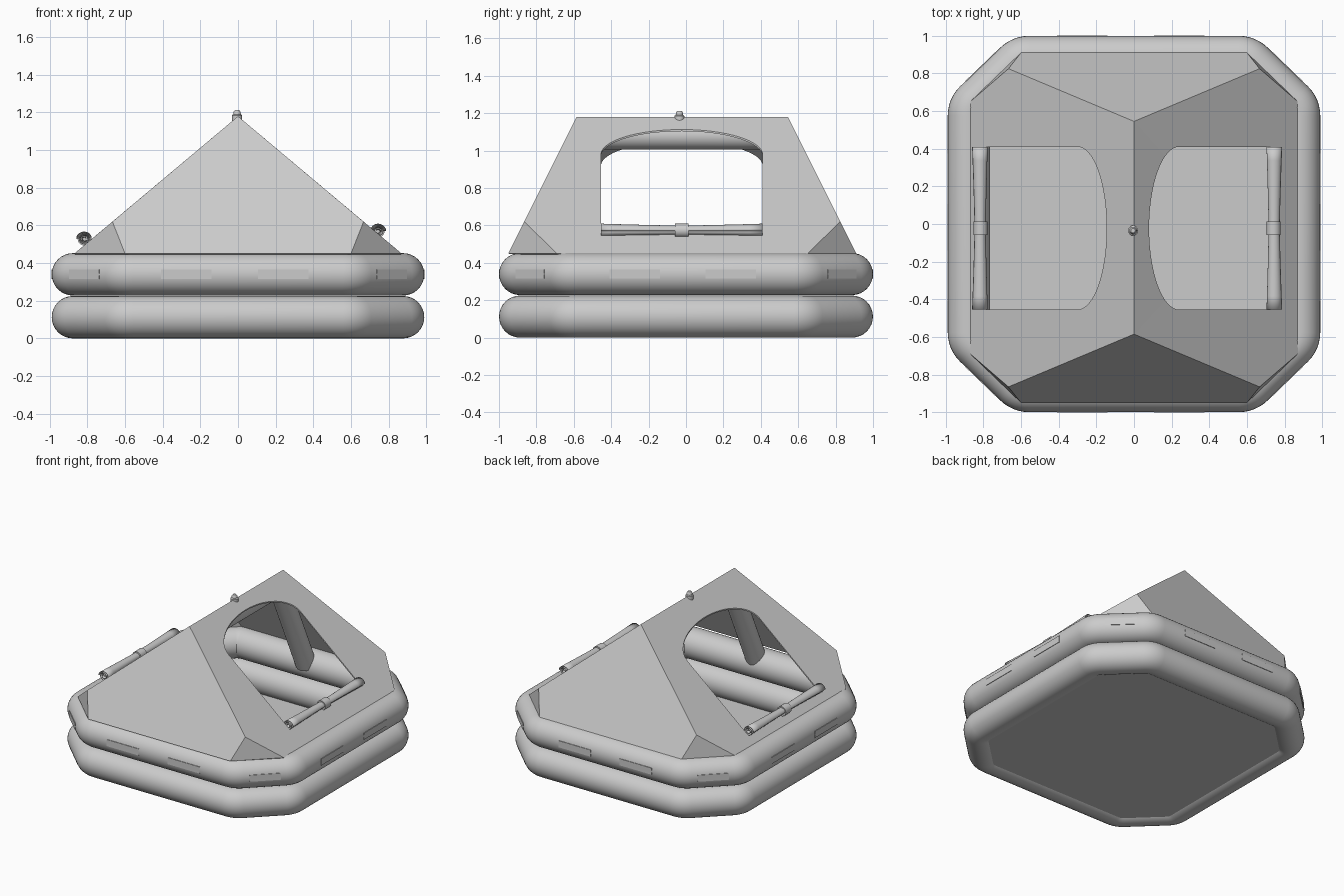
import bpy, bmesh, math
from mathutils import Vector

if "Cube" in bpy.data.objects:
    bpy.data.objects.remove(bpy.data.objects["Cube"])

R = 0.1125          # buoyancy tube radius


def make(name, bm, smooth=None):
    bmesh.ops.recalc_face_normals(bm, faces=bm.faces)
    me = bpy.data.meshes.new(name)
    bm.to_mesh(me)
    bm.free()
    ob = bpy.data.objects.new(name, me)
    bpy.context.collection.objects.link(ob)
    bpy.ops.object.select_all(action='DESELECT')
    ob.select_set(True)
    bpy.context.view_layer.objects.active = ob
    if smooth:
        bpy.ops.object.shade_smooth_by_angle(angle=math.radians(smooth))
    return ob


def rounded(pts, cut, n=6, cyclic=True):
    """Replace each corner by a short curved bend."""
    pts = [Vector(p) for p in pts]
    out = []
    for i, p in enumerate(pts):
        if not cyclic and i in (0, len(pts) - 1):
            out.append(p)
            continue
        a = p + (pts[i - 1] - p).normalized() * cut
        b = p + (pts[(i + 1) % len(pts)] - p).normalized() * cut
        for k in range(n + 1):
            t = k / n
            out.append(a * (1 - t) ** 2 + p * 2 * t * (1 - t) + b * t * t)
    return out


def sweep(name, path, plane_normal, r, cyclic, sides=32):
    """Round tube along a path that lies in one plane."""
    bm = bmesh.new()
    up, n, rings = Vector(plane_normal), len(path), []
    for i, p in enumerate(path):
        prev = path[i - 1] if cyclic or i else p
        nxt = path[(i + 1) % n] if cyclic or i < n - 1 else p
        d = ((nxt - p).normalized() + (p - prev).normalized()).normalized()
        side = d.cross(up)
        rings.append([bm.verts.new(p + r * (side * math.cos(a) + up * math.sin(a)))
                      for a in (2 * math.pi * k / sides for k in range(sides))])
    for i in range(n if cyclic else n - 1):
        a, b = rings[i], rings[(i + 1) % n]
        for k in range(sides):
            j = (k + 1) % sides
            bm.faces.new((a[k], a[j], b[j], b[k]))
    if not cyclic:
        bm.faces.new(rings[0])
        bm.faces.new(rings[-1])
    return make(name, bm, 40)


def prism(name, pts, z0, z1):
    bm = bmesh.new()
    f = bm.faces.new([bm.verts.new((x, y, z0)) for x, y in pts])
    ext = bmesh.ops.extrude_face_region(bm, geom=[f])
    bmesh.ops.translate(bm, vec=(0, 0, z1 - z0),
                        verts=[v for v in ext['geom'] if isinstance(v, bmesh.types.BMVert)])
    return make(name, bm)


# buoyancy tubes and floor
CX, CY, AX, AY = 0.877, 0.887, 0.60, 0.62
OCT = [(AX, -CY), (CX, -AY), (CX, AY), (AX, CY), (-AX, CY), (-CX, AY), (-CX, -AY), (-AX, -CY)]
for name, z in (("lower_tube", R), ("upper_tube", 0.34)):
    sweep(name, rounded([(x, y, z) for x, y in OCT], 0.045), (0, 0, 1), R, True)
prism("floor", [(x * 0.96, y * 0.96) for x, y in OCT], 0.018, 0.03)

# inflated arch that carries the canopy
sweep("canopy_arch", rounded([(0, -0.86, 0.36), (0, -0.53, 1.078), (0, 0.49, 1.078), (0, 0.82, 0.36)],
                             0.07, cyclic=False), (1, 0, 0), 0.073, False)

# canopy shell: ridge, hips and base corners
bm = bmesh.new()
OFF, V = -0.02, {}
for sy in (-1, 1):
    V['r', sy] = bm.verts.new((0, sy * 0.565 + OFF, 1.18))
    for sx in (-1, 1):
        V['h', sx, sy] = bm.verts.new((sx * 0.667, sy * 0.845 + OFF, 0.62))
        V['e', sx, sy] = bm.verts.new((sx * 0.60, sy * 0.93 + OFF, 0.45))
        V['s', sx, sy] = bm.verts.new((sx * 0.87, sy * 0.67 + OFF, 0.45))
for s in (-1, 1):
    bm.faces.new([V[k] for k in (('r', s), ('h', -1, s), ('e', -1, s), ('e', 1, s), ('h', 1, s))])
    bm.faces.new([V[k] for k in (('r', -1), ('h', s, -1), ('s', s, -1), ('s', s, 1), ('h', s, 1), ('r', 1))])
    for t in (-1, 1):
        bm.faces.new([V['h', s, t], V['e', s, t], V['s', s, t]])
canopy = make("canopy", bm)
sol = canopy.modifiers.new("thickness", 'SOLIDIFY')
sol.thickness, sol.offset = 0.01, -1
bpy.ops.object.modifier_apply(modifier="thickness")

# arched door openings
for s, low, bend, top in ((1, 0.745, 0.24, 0.08), (-1, 0.80, 0.30, 0.145)):
    pts = [(s * low, -0.455), (s * low, 0.41)]
    for k in range(33):
        a = math.pi * k / 32
        pts.append((s * (bend - (bend - top) * math.sin(a)), -0.0225 + 0.4325 * math.cos(a)))
    cutter = prism("door_cutter", pts, 0.3, 1.5)
    cutter.hide_render = True
    bpy.context.view_layer.objects.active = canopy
    b = canopy.modifiers.new("door", 'BOOLEAN')
    b.operation, b.object, b.solver = 'DIFFERENCE', cutter, 'EXACT'
    bpy.ops.object.modifier_apply(modifier="door")
    bpy.data.objects.remove(cutter)

# rolled-up door flaps, pinched at the middle by a strap
for label, s, cx, cz in (("right", 1, 0.742, 0.572), ("left", -1, -0.815, 0.53)):
    bm, rows = bmesh.new(), []
    for i in range(13):
        t = i / 12 * 2 - 1
        scale = 0.72 + 0.28 * abs(t) ** 1.3
        row = []
        for k in range(61):
            a = k / 60 * 2.5 * 2 * math.pi
            rad = (0.045 - 0.035 * k / 60) * scale
            row.append(bm.verts.new((cx + s * rad * math.cos(a), -0.0225 + 0.432 * t, cz + rad * 0.9 * math.sin(a))))
        rows.append(row)
    for a, b in zip(rows, rows[1:]):
        for k in range(60):
            bm.faces.new((a[k], a[k + 1], b[k + 1], b[k]))
    roll = make(label + "_door_roll", bm, 40)
    m = roll.modifiers.new("thickness", 'SOLIDIFY')
    m.thickness = 0.004
    bpy.ops.mesh.primitive_cylinder_add(vertices=24, radius=0.037, depth=0.07,
                                        location=(cx, -0.0225, cz), rotation=(math.pi / 2, 0, 0))
    bpy.context.object.name = label + "_roll_strap"
    bpy.ops.object.shade_smooth_by_angle()

# grab-line patches around the upper tube
def patch(mid, angle, length):
    bpy.ops.mesh.primitive_cube_add(size=1, location=mid, rotation=(0, 0, angle))
    ob = bpy.context.object
    ob.name = "grab_strap"
    ob.scale = (length, 0.012, 0.05)


for s in (-1, 1):
    for c in (-0.275, 0.24):
        patch((c, s * (CY + R - 0.005), 0.34), 0, 0.27)
        patch((s * (CX + R - 0.005), c, 0.34), math.pi / 2, 0.27)
    for t in (-1, 1):
        d = Vector((s * (CY - AY), t * (CX - AX), 0)).normalized()
        mid = Vector((s * (CX + AX) / 2, t * (CY + AY) / 2, 0.34)) + d * (R - 0.005)
        patch(mid, math.atan2(d.y, d.x) + math.pi / 2, 0.22)

# beacon light on the ridge
bm, rings = bmesh.new(), []
for r, z in ((0.027, 1.15), (0.027, 1.185), (0.02, 1.19), (0.019, 1.203), (0.012, 1.212)):
    rings.append([bm.verts.new((-0.005 + r * math.cos(k * math.pi / 10), -0.035 + r * math.sin(k * math.pi / 10), z))
                  for k in range(20)])
for a, b in zip(rings, rings[1:]):
    for k in range(20):
        bm.faces.new((a[k], a[(k + 1) % 20], b[(k + 1) % 20], b[k]))
bm.faces.new(rings[0])
bm.faces.new(rings[-1])
make("beacon_light", bm, 35)
